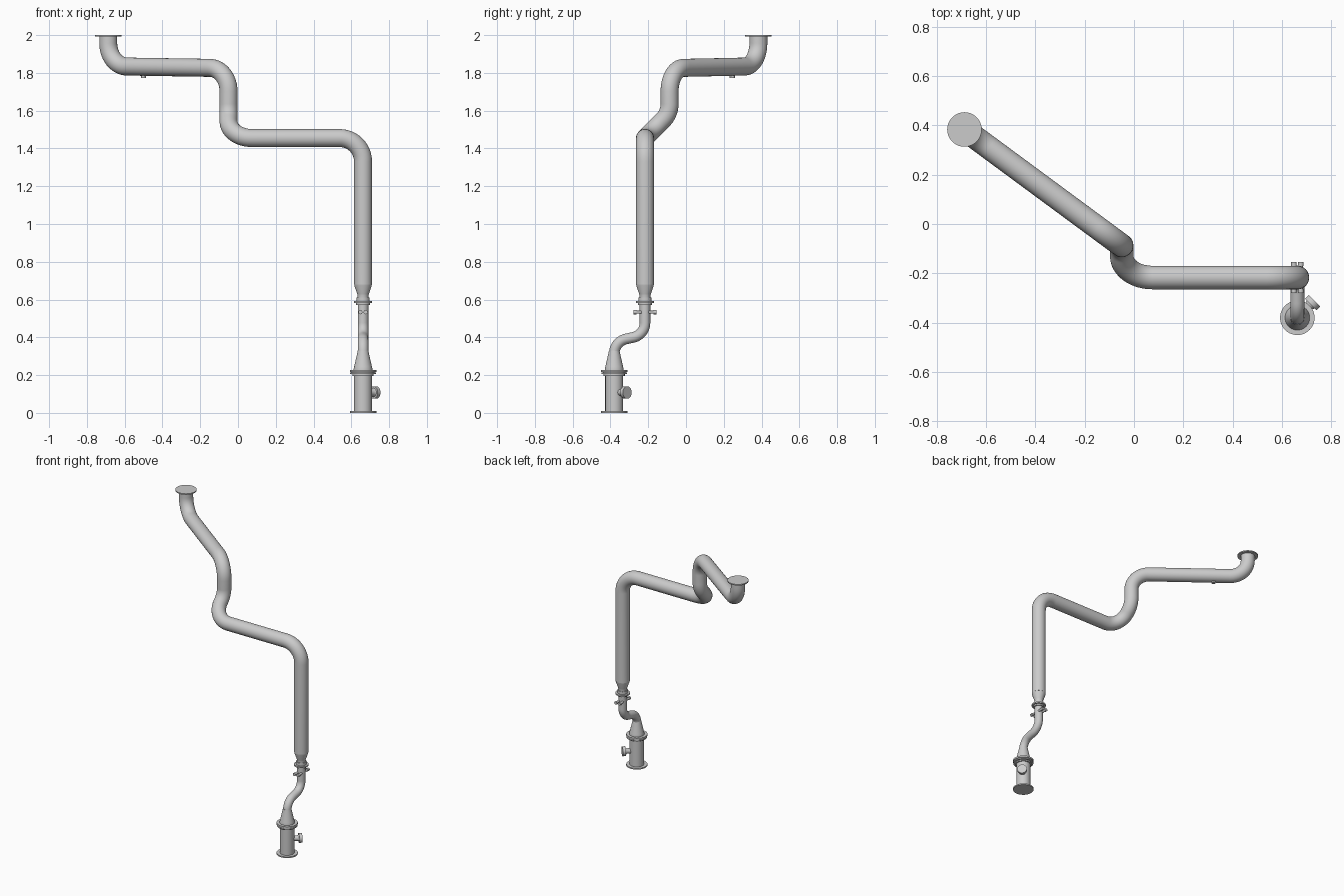
import bpy, bmesh, math
from mathutils import Vector, Matrix

if "Cube" in bpy.data.objects:
    bpy.data.objects.remove(bpy.data.objects["Cube"])

SEG = 40


def finish(name, bm, angle=32):
    bmesh.ops.recalc_face_normals(bm, faces=bm.faces)
    me = bpy.data.meshes.new(name)
    bm.to_mesh(me)
    bm.free()
    ob = bpy.data.objects.new(name, me)
    bpy.context.collection.objects.link(ob)
    bpy.ops.object.select_all(action='DESELECT')
    ob.select_set(True)
    bpy.context.view_layer.objects.active = ob
    bpy.ops.object.shade_smooth_by_angle(angle=math.radians(angle))
    return ob


def skin(bm, rings):
    for a, b in zip(rings, rings[1:]):
        for i in range(len(a)):
            j = (i + 1) % len(a)
            bm.faces.new((a[i], a[j], b[j], b[i]))
    bm.faces.new(rings[0])
    bm.faces.new(rings[-1])


def lathe(name, profile, origin, axis=(0, 0, 1), seg=SEG):
    """Turn (radius, height) pairs around an axis through origin."""
    rot = Vector((0, 0, 1)).rotation_difference(Vector(axis).normalized()).to_matrix()
    bm = bmesh.new()
    rings = []
    for r, h in profile:
        rings.append([bm.verts.new(Vector(origin) + rot @ Vector(
            (r * math.cos(2 * math.pi * i / seg), r * math.sin(2 * math.pi * i / seg), h)))
            for i in range(seg)])
    skin(bm, rings)
    return finish(name, bm)


def fillet(corners, radius, steps=12):
    """Round the corners of a path; returns points and tangents."""
    pts = [Vector(c) for c in corners]
    out = [(pts[0], (pts[1] - pts[0]).normalized())]
    for a, b, c in zip(pts, pts[1:], pts[2:]):
        u, v = (b - a).normalized(), (c - b).normalized()
        ang = u.angle(v)
        start = b - u * radius * math.tan(ang / 2)
        n = (v - u * u.dot(v)).normalized()
        for k in range(steps + 1):
            t = ang * k / steps
            out.append((start + u * radius * math.sin(t) + n * radius * (1 - math.cos(t)),
                        u * math.cos(t) + n * math.sin(t)))
    out.append((pts[-1], (pts[-1] - pts[-2]).normalized()))
    return out


def pipe(name, corners, bend, r):
    """Sweep a circle along the filleted path."""
    path = fillet(corners, bend)
    bm = bmesh.new()
    rings, prev = [], path[0][1]
    side = prev.orthogonal().normalized()
    for p, t in path:
        side = prev.rotation_difference(t).to_matrix() @ side
        up = t.cross(side)
        rings.append([bm.verts.new(p + r * (side * math.cos(2 * math.pi * i / SEG)
                                            + up * math.sin(2 * math.pi * i / SEG)))
                      for i in range(SEG)])
        prev = t
    skin(bm, rings)
    return finish(name, bm)


X, YB, YR = 0.662, -0.38, -0.217      # base axis and riser axis
XE, YE = -0.687, 0.383                # outlet axis

# Main large pipe from the riser to the top outlet
pipe("main_pipe", [(X, YR, 0.68), (X, YR, 1.455), (-0.05, YR, 1.455),
                   (-0.05, -0.087, 1.585), (-0.05, -0.087, 1.825),
                   (XE, YE, 1.835), (XE, YE, 1.995)], 0.124, 0.0475)
lathe("outlet_flange", [(0.07, 1.992), (0.07, 2.0)], (XE, YE, 0))

# Drain nub under the upper run
lathe("drain_nub", [(0.009, 1.774), (0.009, 1.80)], (-0.5, 0.245, 0), seg=16)
lathe("drain_cap", [(0.014, 1.774), (0.014, 1.784)], (-0.5, 0.245, 0), seg=16)

# Reducer and flange pair below the riser
lathe("riser_reducer", [(0.029, 0.595), (0.029, 0.622), (0.031, 0.63),
                        (0.0455, 0.672), (0.0475, 0.685)], (X, YR, 0))
lathe("riser_flange_upper", [(0.034, 0.612), (0.034, 0.592), (0.048, 0.592), (0.048, 0.582),
                             (0.036, 0.582), (0.036, 0.572)][::-1], (X, YR, 0))

# Thin S-shaped pipe with pressure taps
pipe("offset_pipe", [(X, YR, 0.6), (X, YR, 0.413), (X, YB, 0.378), (X, YB, 0.30)], 0.08, 0.028)
for s in (-1, 1):
    for dx in (-0.014, 0.014):
        lathe("pressure_tap", [(0.008, 0.0), (0.008, 0.046), (0.011, 0.046), (0.011, 0.062)],
              (X + dx, YR, 0.533), (0, s, 0), seg=16)

# Conical reducer and flanges on the base spool
lathe("base_cone", [(0.05, 0.215), (0.05, 0.232), (0.047, 0.245), (0.031, 0.315), (0.028, 0.33)],
      (X, YB, 0))
lathe("spool_flange_top", [(0.07, 0.216), (0.07, 0.228)], (X, YB, 0))
lathe("spool_flange_gasket", [(0.06, 0.212), (0.06, 0.218)], (X, YB, 0))
lathe("spool_flange_lower", [(0.056, 0.196), (0.056, 0.205), (0.068, 0.205), (0.068, 0.213)],
      (X, YB, 0))
lathe("base_spool", [(0.0475, 0.004), (0.0475, 0.212)], (X, YB, 0))
lathe("base_flange", [(0.07, 0.0), (0.07, 0.009)], (X, YB, 0))

# Side nozzle with blind flange
lathe("side_nozzle", [(0.018, 0.03), (0.018, 0.066), (0.024, 0.078)], (X, YB, 0.108), (1, 1, 0), seg=28)
lathe("side_nozzle_flange", [(0.033, 0.077), (0.033, 0.098)], (X, YB, 0.108), (1, 1, 0), seg=28)
